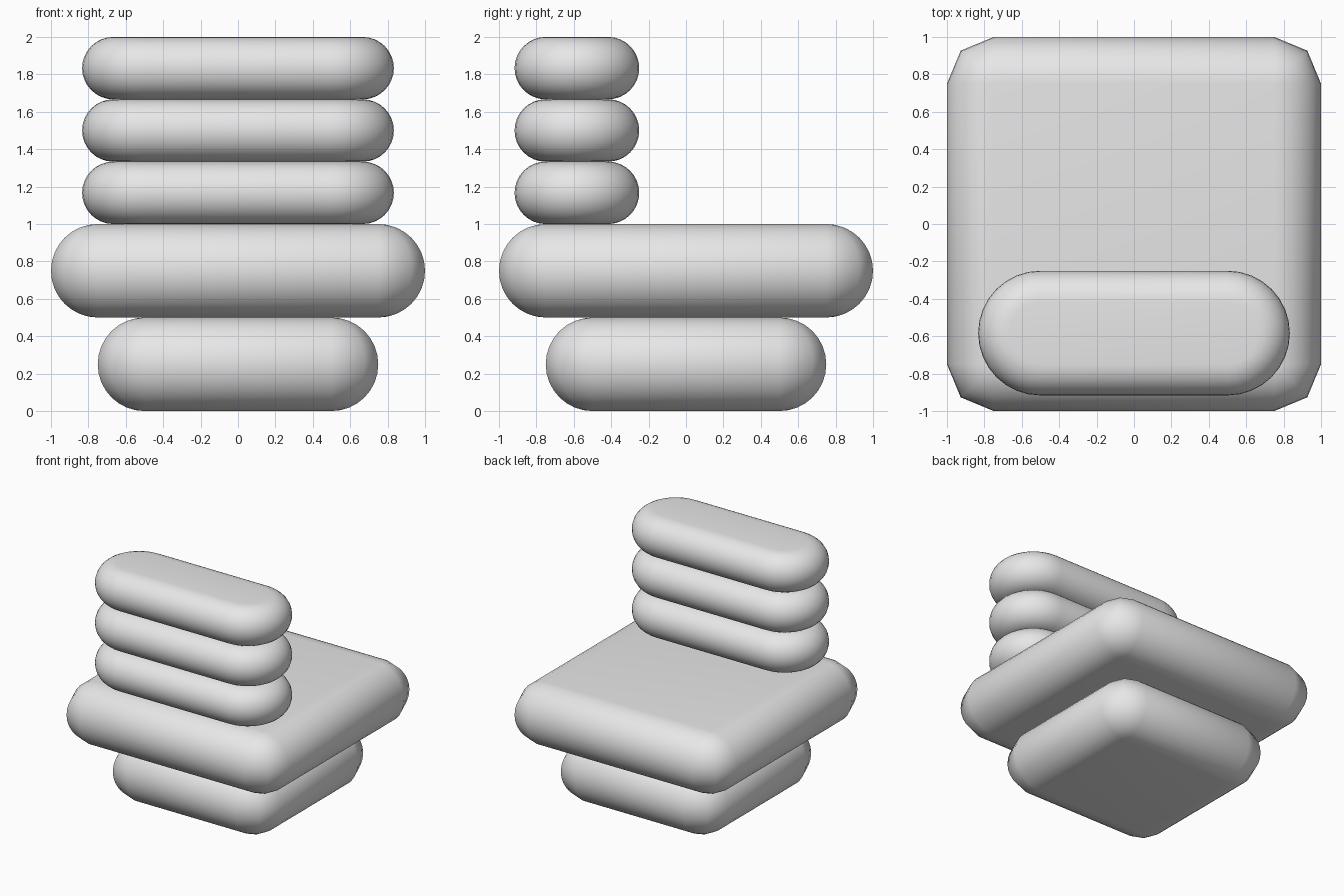
import bpy, bmesh
from math import sin, cos, pi, radians

cube = bpy.data.objects.get("Cube")
if cube:
    bpy.data.objects.remove(cube, do_unlink=True)

grey = bpy.data.materials.new("light_grey")
grey.use_nodes = True
grey.diffuse_color = (0.8, 0.8, 0.8, 1)
grey.node_tree.nodes["Principled BSDF"].inputs["Base Color"].default_value = (0.8, 0.8, 0.8, 1)


def cushion(name, half_x, half_y, height, corner, corner_steps, centre_y, bottom, rim_steps=16):
    """Rounded rectangle slab whose whole rim is a half circle."""
    bm = bmesh.new()
    r = height / 2
    rings = []
    for i in range(rim_steps + 1):
        t = -pi / 2 + pi * i / rim_steps
        plan_radius = corner - r + r * cos(t)
        ring = []
        for quarter, (sx, sy) in enumerate(((1, 1), (-1, 1), (-1, -1), (1, -1))):
            for k in range(corner_steps + 1):
                a = pi / 2 * (quarter + k / corner_steps)
                x = sx * (half_x - corner) + plan_radius * cos(a)
                y = sy * (half_y - corner) + plan_radius * sin(a)
                ring.append(bm.verts.new((x, y, r * sin(t))))
        rings.append(ring)
    # rim walls, then the flat underside and top
    for low, high in zip(rings, rings[1:]):
        for j in range(len(low)):
            n = (j + 1) % len(low)
            bm.faces.new((low[j], low[n], high[n], high[j]))
    bm.faces.new(rings[0][::-1])
    bm.faces.new(rings[-1])
    bmesh.ops.remove_doubles(bm, verts=bm.verts, dist=0.0005)
    bmesh.ops.recalc_face_normals(bm, faces=bm.faces)
    mesh = bpy.data.meshes.new(name)
    bm.to_mesh(mesh)
    bm.free()
    mesh.materials.append(grey)
    obj = bpy.data.objects.new(name, mesh)
    obj.location = (0, centre_y, bottom + r)
    bpy.context.collection.objects.link(obj)
    bpy.ops.object.select_all(action="DESELECT")
    obj.select_set(True)
    bpy.context.view_layer.objects.active = obj
    bpy.ops.object.shade_smooth_by_angle(angle=radians(50))
    return obj


# Base and seat
cushion("base", 0.75, 0.75, 0.5, 0.25, 2, 0, 0)
cushion("seat", 1, 1, 0.5, 0.25, 2, 0, 0.5)

# Backrest of three stacked rolls
roll = 1 / 3
for i, level in enumerate(("lower", "middle", "upper")):
    cushion(f"backrest_{level}", 2.5 * roll, roll, roll, roll, 8, -1.75 * roll, 1 + i * roll)
